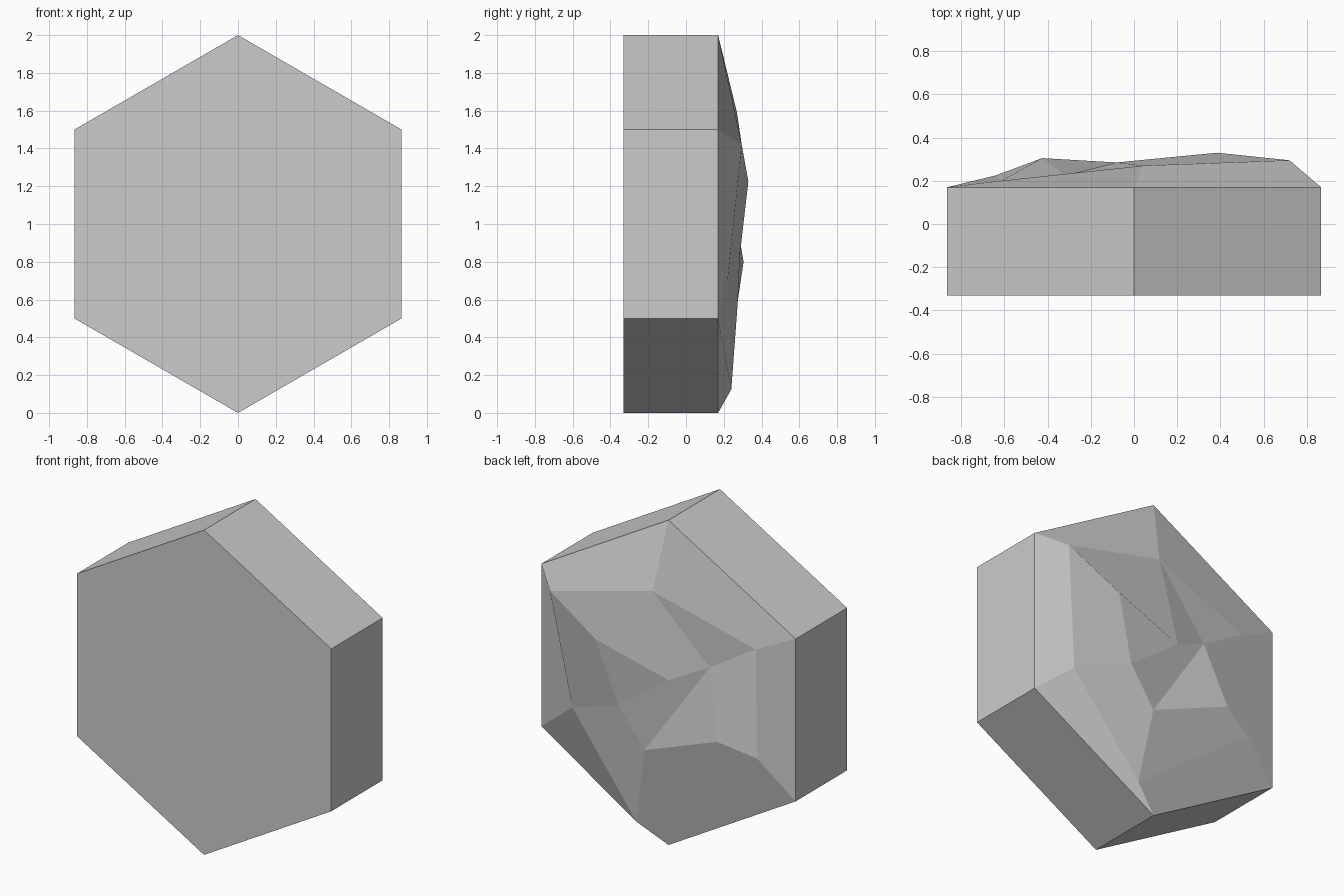
import bpy, bmesh
from math import sin, cos, radians

# Remove the default cube
cube = bpy.data.objects.get("Cube")
if cube:
    bpy.data.objects.remove(cube, do_unlink=True)

FRONT_Y, BACK_Y = -0.33, 0.17

# Stone colour
stone = bpy.data.materials.new("stone grey")
stone.use_nodes = True
colour = (0.6, 0.6, 0.6, 1)
stone.diffuse_color = colour
stone.node_tree.nodes["Principled BSDF"].inputs["Base Color"].default_value = colour

# Points of the rough back, as x, y, z
rough_points = {
    "a": (0.72, 0.295, 1.42),
    "b": (0.04, 0.27, 1.59),
    "c": (0.385, 0.33, 1.225),
    "d": (0.62, 0.22, 0.70),
    "e": (0.26, 0.285, 0.835),
    "f": (-0.08, 0.285, 1.08),
    "g": (-0.32, 0.225, 1.20),
    "h": (-0.615, 0.20, 1.38),
    "i": (0.09, 0.275, 0.60),
    "j": (-0.425, 0.305, 0.80),
    "k": (-0.64, 0.225, 0.725),
    "l": (0.17, 0.24, 0.125),
}

# Facets of the rough back; capitals are the rim corners, clockwise from the top
facets = ("TAab AadB BdlO abfc aced cfe bfg bgh TbhD DhkC "
          "hgjk gji efgi deil ijkl lkCO").split()

bm = bmesh.new()

# Hexagonal rims, front and back
rim_names = "TABOCD"
front, back = [], []
for n in range(6):
    angle = radians(60 * n)
    x, z = sin(angle), 1 + cos(angle)
    front.append(bm.verts.new((x, FRONT_Y, z)))
    back.append(bm.verts.new((x, BACK_Y, z)))

# Flat front and six side walls
bm.faces.new(front)
for n in range(6):
    m = (n + 1) % 6
    bm.faces.new((front[n], front[m], back[m], back[n]))

# Chiselled back surface
verts = dict(zip(rim_names, back))
for name, point in rough_points.items():
    verts[name] = bm.verts.new(point)
for facet in facets:
    bm.faces.new([verts[name] for name in facet])

bmesh.ops.recalc_face_normals(bm, faces=bm.faces[:])
mesh = bpy.data.meshes.new("hexagonal_stone_tile")
bm.to_mesh(mesh)
bm.free()
mesh.materials.append(stone)
tile = bpy.data.objects.new("hexagonal_stone_tile", mesh)
bpy.context.collection.objects.link(tile)
